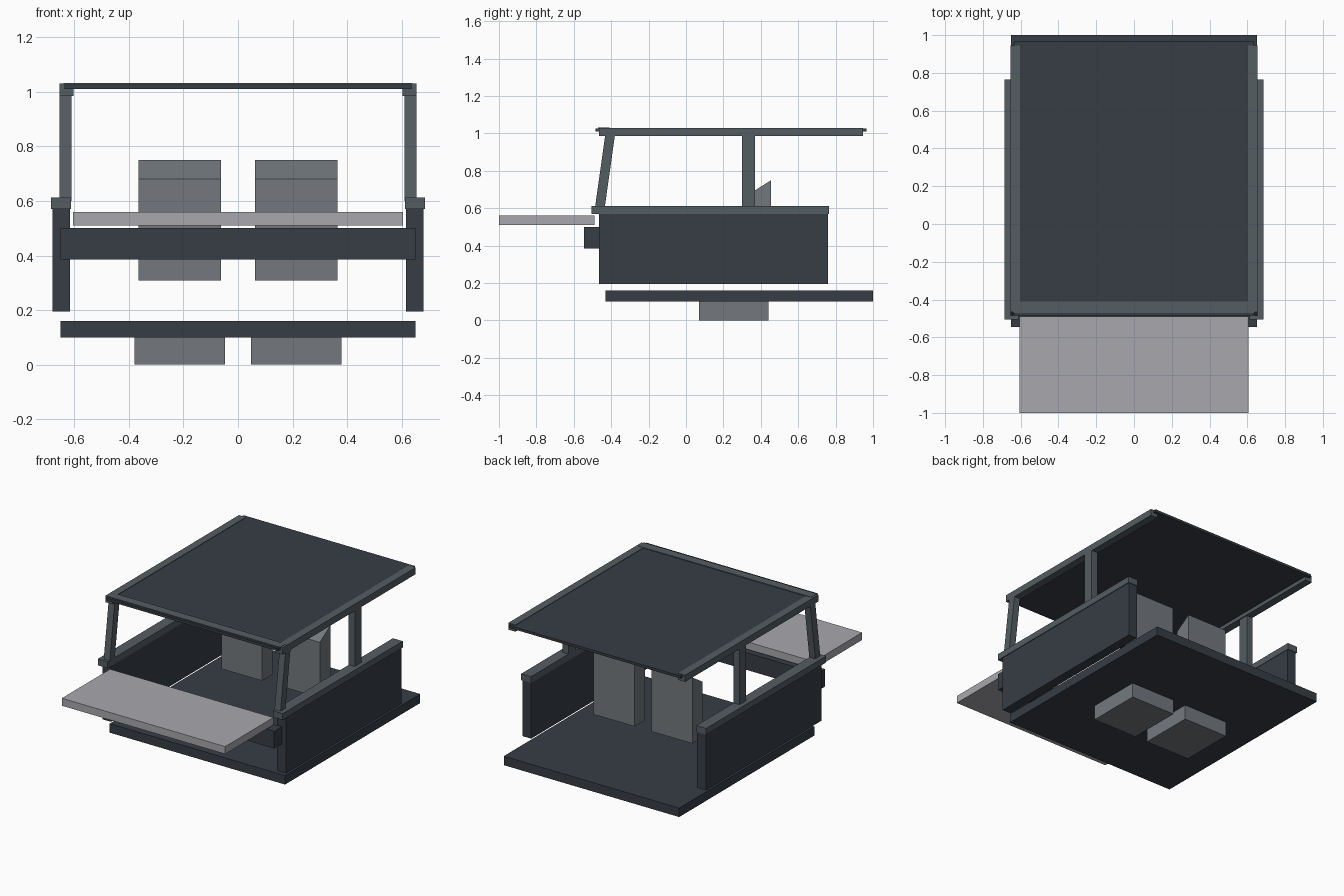
import bpy, bmesh

if "Cube" in bpy.data.objects:
    bpy.data.objects.remove(bpy.data.objects["Cube"])


def material(name, hex_rgb):
    lin = []
    for i in (0, 2, 4):
        c = int(hex_rgb[i:i + 2], 16) / 255
        lin.append(c / 12.92 if c <= 0.04045 else ((c + 0.055) / 1.055) ** 2.4)
    m = bpy.data.materials.new(name)
    m.diffuse_color = (*lin, 1)
    m.use_nodes = True
    m.node_tree.nodes["Principled BSDF"].inputs["Base Color"].default_value = m.diffuse_color
    return m


DARK = material("dark slate", "373D45")
FRAME = material("slate grey", "545D62")
SEAT = material("seat grey", "73797E")
PALE = material("pale grey", "A9A9AE")


def prism(name, x0, x1, profile, mat):
    """Extrude a (y, z) outline from x0 to x1."""
    bm = bmesh.new()
    face = bm.faces.new([bm.verts.new((x0, y, z)) for y, z in profile])
    ext = bmesh.ops.extrude_face_region(bm, geom=[face])["geom"]
    for v in ext:
        if isinstance(v, bmesh.types.BMVert):
            v.co.x = x1
    bmesh.ops.recalc_face_normals(bm, faces=bm.faces)
    me = bpy.data.meshes.new(name)
    bm.to_mesh(me)
    bm.free()
    me.materials.append(mat)
    ob = bpy.data.objects.new(name, me)
    bpy.context.collection.objects.link(ob)
    return ob


def box(name, x, y, z, mat):
    return prism(name, *x, [(y[0], z[0]), (y[1], z[0]), (y[1], z[1]), (y[0], z[1])], mat)


# Body panels across the full width
box("floor", (-0.65, 0.65), (-0.43, 1.0), (0.10, 0.16), DARK)
box("front_bumper", (-0.65, 0.65), (-0.545, -0.465), (0.385, 0.50), DARK)
box("hood", (-0.605, 0.605), (-1.0, -0.49), (0.51, 0.56), PALE)

# Roof panel and its front header
box("roof_panel", (-0.635, 0.635), (-0.485, 0.965), (1.01, 1.027), DARK)
box("roof_header", (-0.64, 0.64), (-0.47, -0.41), (1.012, 1.032), FRAME)

for side, s in (("left", -1), ("right", 1)):
    def span(a, b):
        return (s * a, s * b)

    # Side wall with capping rail
    box(side + "_wall", span(0.615, 0.68), (-0.465, 0.76), (0.195, 0.575), DARK)
    box(side + "_wall_rail", span(0.612, 0.685), (-0.505, 0.765), (0.57, 0.613), FRAME)
    # Roof rail and posts
    box(side + "_roof_rail", span(0.603, 0.655), (-0.465, 0.945), (0.985, 1.03), FRAME)
    box(side + "_rear_post", span(0.61, 0.655), (0.30, 0.37), (0.60, 0.99), FRAME)
    prism(side + "_front_post", *span(0.61, 0.655),
          [(-0.487, 0.60), (-0.435, 0.60), (-0.38, 0.99), (-0.432, 0.99)], FRAME)
    # Seat back with sloping top, and the block beneath the floor
    prism(side + "_seat_back", *span(0.063, 0.365),
          [(0.345, 0.308), (0.455, 0.308), (0.455, 0.75), (0.345, 0.68)], SEAT)
    box(side + "_seat_base", span(0.048, 0.38), (0.07, 0.44), (0.0, 0.10), SEAT)
